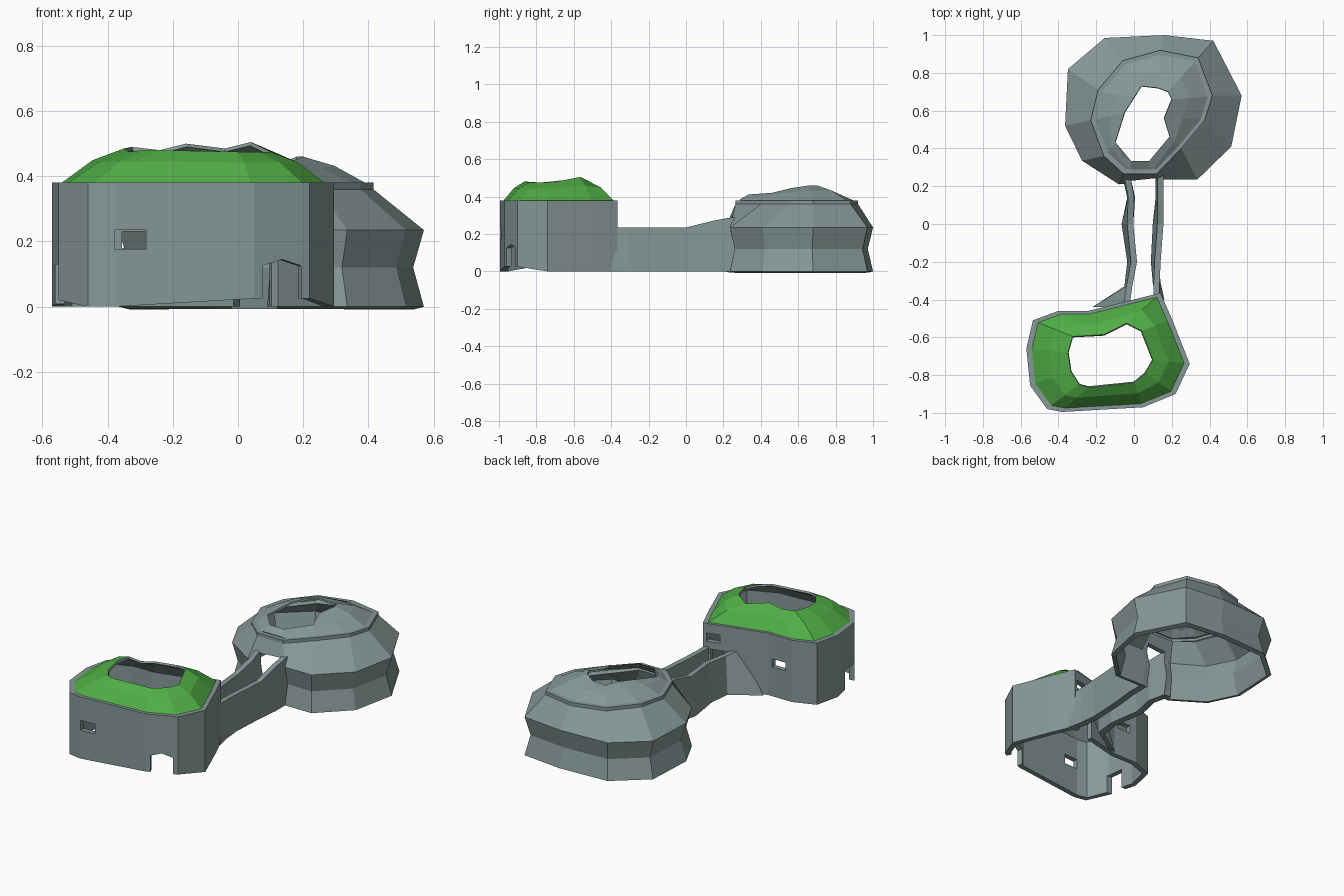
import bpy, bmesh
from math import radians
from mathutils import Matrix, Vector

cube = bpy.data.objects.get("Cube")
if cube:
    bpy.data.objects.remove(cube, do_unlink=True)


def material(name, color):
    m = bpy.data.materials.new(name)
    m.use_nodes = True
    m.diffuse_color = color
    m.node_tree.nodes["Principled BSDF"].inputs["Base Color"].default_value = color
    return m


STONE = material("grey stone", (0.24, 0.315, 0.31, 1))
GRASS = material("green roof", (0.08, 0.42, 0.06, 1))


def make(name, bm, mats=(STONE,)):
    mesh = bpy.data.meshes.new(name)
    bm.to_mesh(mesh)
    bm.free()
    for m in mats:
        mesh.materials.append(m)
    ob = bpy.data.objects.new(name, mesh)
    bpy.context.collection.objects.link(ob)
    return ob


def apply(ob, mod):
    bpy.context.view_layer.objects.active = ob
    bpy.ops.object.modifier_apply(modifier=mod.name)


def loft(name, rings, thickness, mats=(STONE,), closed=True, wrap=True):
    """Skin a stack of rings, then thicken the skin inwards."""
    bm = bmesh.new()
    loops = [[bm.verts.new(p) for p in ring] for ring in rings]
    n = len(loops[0])
    for lo, hi in zip(loops, loops[1:]):
        for i in range(n):
            j = (i + 1) % n
            bm.faces.new((lo[i], lo[j], hi[j], hi[i]))
    if not thickness:
        bm.faces.new(loops[0][::-1])
        bm.faces.new(loops[-1])
        bmesh.ops.recalc_face_normals(bm, faces=bm.faces)
    ob = make(name, bm, mats)
    if thickness:
        mod = ob.modifiers.new("shell", 'SOLIDIFY')
        mod.thickness = thickness
        mod.offset = -1
        mod.use_even_offset = True
        if len(mats) > 1:
            mod.material_offset = mod.material_offset_rim = 1
        apply(ob, mod)
    return ob


def ring_at(points, z, scale=1.0, centre=(0, 0)):
    return [(centre[0] + (p[0] - centre[0]) * scale,
             centre[1] + (p[1] - centre[1]) * scale, z) for p in points]


def blend(a, b, t, lift):
    """Ring between two others, bulging upwards."""
    out = []
    for p, q in zip(a, b):
        v = Vector(p).lerp(Vector(q), t)
        v.z = p[2] + (q[2] - p[2]) * lift
        out.append(v)
    return out


def cut(ob, x, y, turn, width, z0, z1, peak=0.0, depth=0.2):
    """Cut an opening with an optional pointed head through a wall."""
    bm = bmesh.new()
    w = width / 2
    prof = [(-w, z0), (w, z0), (w, z1), (0, z1 + peak), (-w, z1)]
    if not peak:
        prof.pop(3)
    face = bm.faces.new([bm.verts.new((px, -depth / 2, pz)) for px, pz in prof])
    new = bmesh.ops.extrude_face_region(bm, geom=[face])["geom"]
    bmesh.ops.translate(bm, vec=(0, depth, 0),
                        verts=[g for g in new if isinstance(g, bmesh.types.BMVert)])
    bmesh.ops.recalc_face_normals(bm, faces=bm.faces)
    bm.transform(Matrix.Translation((x, y, 0)) @ Matrix.Rotation(radians(turn), 4, 'Z'))
    cutter = make("opening_cutter", bm)
    cutter.hide_render = True
    mod = ob.modifiers.new("opening", 'BOOLEAN')
    mod.operation = 'DIFFERENCE'
    mod.solver = 'EXACT'
    mod.object = cutter
    apply(ob, mod)
    bpy.data.objects.remove(cutter, do_unlink=True)


# Front house: ground outline with uneven footing
house = [(-.55, -.855, .02), (-.46, -.98, 0), (-.38, -.995, 0), (.05, -.97, .025),
         (.22, -.9, .025), (.295, -.74, 0), (.2, -.5, 0), (.14, -.365, 0),
         (-.24, -.46, 0), (-.4, -.46, 0), (-.535, -.51, 0), (-.57, -.66, 0)]
walls = loft("house_walls", [house, ring_at(house, .12), ring_at(house, .38)], .03)
cut(walls, .135, -.935, 22, .13, -.1, .125, .02)       # front door
cut(walls, -.56, -.8, 90, .11, -.1, .13)               # side door
cut(walls, -.33, -.99, 0, .095, .175, .235)            # front window
cut(walls, -.31, -.46, 0, .09, .18, .23)               # back window
cut(walls, .08, -.38, 14, .08, .27, .32)               # window over corridor
cut(walls, .04, -.4, 14, .12, -.1, .225)               # corridor passage

# Green roof rising to an open skylight
skylight = [(-.335, -.78, .475), (-.29, -.85, .48), (-.24, -.865, .48), (0, -.84, .475),
            (.06, -.79, .475), (.1, -.72, .475), (.04, -.565, .505), (-.04, -.525, .485),
            (-.16, -.585, .5), (-.24, -.59, .48), (-.325, -.595, .49), (-.35, -.68, .485)]
eaves = ring_at(house, .379, .935, (-.14, -.69))
loft("house_roof", [eaves, blend(eaves, skylight, .5, .66), skylight], .012, (GRASS, STONE))

# Rear dome: pinched walls sloping in to a lip
dome = [(.57, .68), (.42, .97), (.16, 1), (-.155, .985), (-.35, .82), (-.365, .52),
        (-.275, .335), (-.08, .21), (.16, .235), (.335, .235), (.515, .41)]
lip = [(.415, .68), (.34, .88), (.14, .92), (-.06, .865), (-.19, .71), (-.23, .55),
       (-.16, .36), (-.055, .265), (.12, .265), (.25, .4), (.375, .55)]
mid = (.1, .6)
shell = loft("dome_walls", [ring_at(dome, 0), ring_at(dome, .12, .93, mid),
                            ring_at(dome, .235), ring_at(lip, .36)], .028)
cut(shell, .05, .25, 0, .14, -.1, .28, 0, .3)          # corridor passage

# Lip and broken dome top
hole = [(.2, .66, .46), (.18, .7, .46), (.13, .72, .44), (.04, .73, .44), (0, .67, .45),
        (-.05, .59, .445), (-.1, .43, .415), (-.02, .288, .385), (.085, .288, .385),
        (.19, .46, .42), (.16, .56, .445)]
inner = ring_at(lip, .38, .92, mid)
loft("dome_top", [ring_at(lip, .355), ring_at(lip, .38), inner,
                  blend(inner, hole, .5, .65), hole], .01)


# Corridor walls: stations of y, foot x, head x, height
def corridor(name, stations):
    t = .016
    loft(name, [[(foot - t * 1.3, y, 0), (foot + t * 1.3, y, 0), (head + t, y, h), (head - t, y, h)]
                for y, foot, head, h in stations], 0)


corridor("corridor_wall_right", [(.25, -.04, -.035, .29), (.14, -.015, -.015, .27),
                                 (0, -.045, -.02, .235), (-.2, -.015, 0, .235),
                                 (-.33, -.03, -.025, .235), (-.44, -.2, -.04, .235)])
corridor("corridor_wall_left", [(.26, .135, .14, .29), (.14, .135, .14, .27),
                                (0, .12, .14, .235), (-.2, .11, .125, .235),
                                (-.31, .12, .12, .235), (-.4, .14, .12, .235)])
